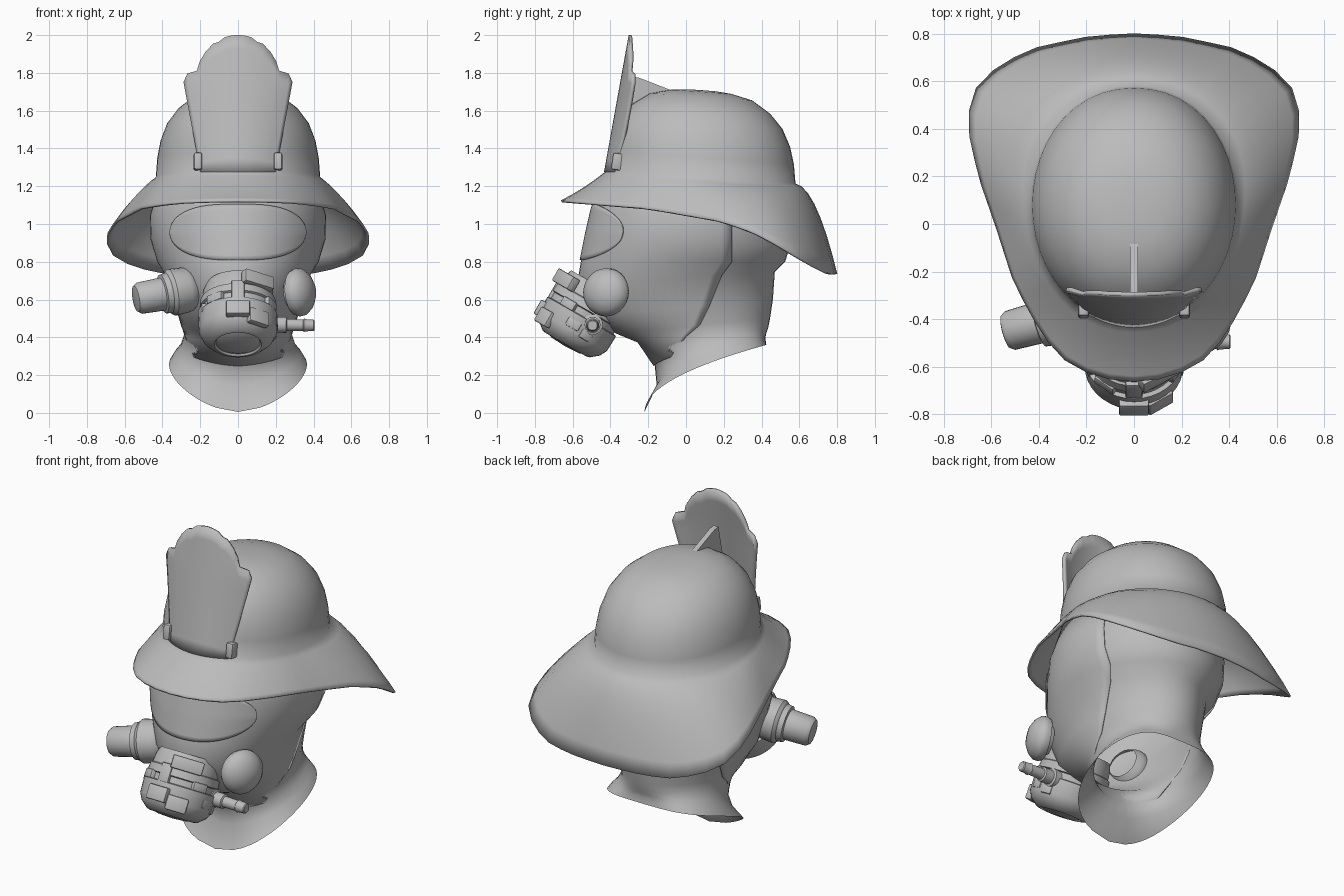
import bpy, bmesh, math
from mathutils import Vector, Matrix

if "Cube" in bpy.data.objects:
    bpy.data.objects.remove(bpy.data.objects["Cube"])

grey = bpy.data.materials.new("plain_grey")
grey.diffuse_color = (0.5, 0.5, 0.5, 1)
grey.use_nodes = True
grey.node_tree.nodes["Principled BSDF"].inputs["Base Color"].default_value = grey.diffuse_color


def finish(name, bm, thick=0.0, angle=35):
    bmesh.ops.remove_doubles(bm, verts=bm.verts, dist=0.0005)
    bmesh.ops.recalc_face_normals(bm, faces=bm.faces)
    me = bpy.data.meshes.new(name)
    bm.to_mesh(me)
    bm.free()
    ob = bpy.data.objects.new(name, me)
    bpy.context.collection.objects.link(ob)
    me.materials.append(grey)
    if thick:
        mod = ob.modifiers.new("thickness", 'SOLIDIFY')
        mod.thickness, mod.offset = thick, 0
    bpy.ops.object.select_all(action='DESELECT')
    ob.select_set(True)
    bpy.context.view_layer.objects.active = ob
    bpy.ops.object.shade_smooth_by_angle(angle=math.radians(angle))
    return ob


def loft(name, rows, closed=False, thick=0.0, angle=35):
    bm = bmesh.new()
    vs = [[bm.verts.new(p) for p in r] for r in rows]
    for a, b in zip(vs, vs[1:]):
        n = len(a)
        for i in range(n if closed else n - 1):
            j = (i + 1) % n
            bm.faces.new((a[i], a[j], b[j], b[i]))
    return finish(name, bm, thick, angle)


def lathe(name, profile, origin, axis, seg=28):
    q = Vector(axis).to_track_quat('Z', 'Y')
    rows = [[Vector(origin) + q @ Vector((r * math.cos(k * math.tau / seg), r * math.sin(k * math.tau / seg), s))
             for k in range(seg)] for s, r in profile]
    return loft(name, rows, True)


def block(name, size, matrix, bevel=0.01):
    bm = bmesh.new()
    bmesh.ops.create_cube(bm, size=1, matrix=Matrix.Diagonal((*size, 1)))
    bmesh.ops.bevel(bm, geom=bm.edges[:], offset=bevel, segments=2, affect='EDGES', profile=0.5)
    bm.transform(matrix)
    return finish(name, bm)


def interp(pts, x):
    for (a, b), (c, d) in zip(pts, pts[1:]):
        if x <= c:
            return b + (d - b) * max(0, (x - a) / (c - a))
    return pts[-1][1]


def resample(pts, n):
    pts = [Vector(p) for p in pts]
    d = [0]
    for a, b in zip(pts, pts[1:]):
        d.append(d[-1] + (b - a).length)
    fx, fy = ([(s, p[k]) for s, p in zip(d, pts)] for k in (0, 1))
    return [Vector((interp(fx, d[-1] * i / n), interp(fy, d[-1] * i / n))) for i in range(n + 1)]


def mirrored(half):
    return half + [Vector((-p[0], p[1], p[2])) for p in half[-2:0:-1]]


# helmet: crown rings running out into a drooping brim
N = 22
base = resample([(0.43 * abs(math.sin(t * math.pi / 60)) ** .92, 0.08 - 0.495 * math.cos(t * math.pi / 60))
                 for t in range(61)], N)
brim = resample([(0, -.66), (.15, -.645), (.28, -.58), (.38, -.47), (.5, -.25), (.58, 0), (.65, .2), (.69, .38),
                 (.69, .47), (.66, .57), (.56, .67), (.4, .74), (.18, .785), (0, .795)], N)
edge_z = [(-.66, 1.12), (-.2, 1.08), (.2, 1.01), (.4, .935), (.6, .815), (.68, .77), (.75, .735), (.8, .735)]
rows = []
for s, z in [(0, 1.703), (.15, 1.702), (.32, 1.694), (.54, 1.668), (.73, 1.605), (.86, 1.53), (.94, 1.44),
             (.98, 1.35)]:
    rows.append(mirrored([Vector((p.x * s, .08 + (p.y - .08) * s, z - .07 * s * (p.y - .08))) for p in base]))
for f in (0, .15, .3, .45, .6, .75, .9, 1):
    half = []
    for a, b in zip(base, brim):
        za, zb = 1.245 - .07 * (a.y - .08), interp(edge_z, b.y)
        bulge = interp([(-.66, -.01), (0, .01), (.4, .03), (.6, .07), (.8, .11)], b.y) * 4 * f * (1 - f)
        p = a.lerp(b, f)
        half.append(Vector((p.x, p.y, za + (zb - za) * f + bulge)))
    rows.append(mirrored(half))
loft("helmet", rows, True, 0.012, 70)

# crest plate: flared, curved, scalloped along the top
top_edge = [(0, 2), (.035, 1.996), (.07, 1.987), (.1, 1.963), (.13, 1.953), (.17, 1.91), (.2, 1.86),
            (.215, 1.81), (.265, 1.795), (.285, 1.75)]
cols = []
for x, zt in [(-a, b) for a, b in top_edge[:0:-1]] + top_edge:
    col = []
    for k in range(11):
        z = 1.275 + (zt - 1.275) * k / 10
        g = min(1, (z - 1.275) / .475)
        px = x / .285 * (.195 + .09 * g)
        col.append((px, -.425 + .18 * (z - 1.275) + (1.5 - .7 * g) * px * px, z))
    cols.append(col)
loft("crest_plate", cols, thick=0.018)

# fin bracing the crest against the crown
fin = [(-.29, 1.78), (-.25, 1.775), (-.07, 1.705), (-.1, 1.66), (-.3, 1.45), (-.37, 1.42)]
bm = bmesh.new()
f = bm.faces.new([bm.verts.new((-.016, y, z)) for y, z in fin])
ex = bmesh.ops.extrude_face_region(bm, geom=[f])
bmesh.ops.translate(bm, verts=[v for v in ex["geom"] if isinstance(v, bmesh.types.BMVert)], vec=(.032, 0, 0))
finish("crest_fin", bm)

# clips at the foot of the crest
for sx in (-1, 1):
    block("crest_clip", (.045, .06, .09),
          Matrix.Translation((sx * .212, -.362, 1.33)) @ Matrix.Rotation(-.15, 4, 'X'), .01)

# hood rings: front y, front z, back y, back z, half width, height exponent, mask edge angle, roundness
RINGS = [(-.42, 1.28, .50, 1.22, .40, 1, 112, 1), (-.49, 1.08, .55, 1.0, .46, 1, 114, 1),
         (-.52, .95, .55, .88, .455, 1, 115, 1), (-.55, .8, .525, .80, .42, 1, 118, 1),
         (-.57, .68, .47, .745, .365, 1, 117, 1), (-.51, .52, .46, .6, .325, 1, 108, 1),
         (-.37, .425, .445, .5, .295, 1, 95, 1), (-.25, .375, .435, .45, .285, .9, 75, .95),
         (-.165, .25, .425, .42, .305, .7, 45, .85), (-.155, .14, .42, .395, .335, .55, 0, .72),
         (-.22, .005, .425, .36, .365, .5, 0, .55)]


def ring_point(r, t, grow=0.0):
    yf, zf, yb, zb, w, e, _, p = r
    f = (1 - math.cos(t)) / 2
    h = (yb - yf) / 2 + grow
    s = math.sin(t)
    return Vector((math.copysign((w + grow) * abs(s) ** p, s), (yf + yb) / 2 - h * math.cos(t),
                   zf + (zb - zf) * f ** e))


loft("hood", [mirrored([ring_point(r, math.pi * i / 24) for i in range(25)]) for r in RINGS], True, 0, 50)

# rubber face mask covering the front of the hood
rows = []
for r in RINGS[:9]:
    a = math.radians(r[6])
    rows.append([ring_point(r, a * i / 18, .004) for i in range(-18, 19)])
loft("face_mask", rows, thick=0.006, angle=50)


# visor window following the mask surface
def mask_y(x, z, grow):
    vals = [interp([(r[1], r[k]) for r in RINGS[4::-1]], z) for k in (0, 2, 4)]
    h = (vals[1] - vals[0]) / 2 + grow
    return (vals[0] + vals[1]) / 2 - h * math.sqrt(max(0, 1 - (x / (vals[2] + grow)) ** 2))


cols = []
for i in range(-20, 21):
    u = math.sin(i / 20 * math.pi / 2)
    hz = .148 * max(0.0, 1 - abs(u) ** 3) ** .5
    cols.append([(u * .36, mask_y(u * .36, z, .012), z) for z in (.957 + hz * k / 6 for k in range(-6, 7))])
loft("visor", cols, thick=0.006, angle=50)

# round cheek cap on one side, filter canister on the other
lathe("cheek_cap", [(-.05, .08), (-.03, .09), (-.025, .118), (0, .128), (.025, .125), (.055, .1),
                    (.078, .06), (.088, 0)], (.318, -.42, .638), (.9, -.4, .08))
lathe("filter_canister", [(-.03, .09), (0, .112), (.02, .12), (.1, .125), (.115, .115), (.12, .108), (.15, .104),
                          (.155, .088), (.28, .084), (.3, .07), (.305, .05), (.305, 0)],
      (-.255, -.375, .655), (-.95, -.26, -.17))

# respirator drum tilted forward and down
A = Vector((0, -.5, -.866)).normalized()
F = Vector((0, -.866, .5)).normalized()
P = Vector((0, -.48, .635))
lathe("respirator_drum", [(-.04, .17), (0, .185), (.05, .19), (.055, .2), (.1, .204), (.105, .192),
                          (.14, .192), (.145, .21), (.235, .207), (.275, .187), (.31, .145), (.315, .125),
                          (.305, .117), (.32, .085), (.325, 0)], P, A, 36)


def drum_block(name, phi, t, r, size):
    c, s = math.cos(math.radians(phi)), math.sin(math.radians(phi))
    rad = Vector((s, 0, 0)) + F * c
    tan = A.cross(rad)
    m = Matrix((tan, rad, A)).transposed().to_4x4()
    m.translation = P + A * t + rad * r
    block(name, size, m, .008)


drum_block("front_latch", 0, .215, .205, (.125, .05, .085))
drum_block("front_latch_stem", 0, .1, .192, (.07, .03, .12))
drum_block("upper_lug", 32, .02, .198, (.18, .05, .075))
drum_block("lower_lug", 33, .245, .195, (.12, .04, .085))
for phi, t, w in [(62, .12, .09), (85, .2, .08), (-38, .12, .1), (-75, .14, .09), (110, .22, .07)]:
    drum_block("drum_rib", phi, t, .19, (w, .04, .05))

# stepped hose nozzle on the drum side
lathe("side_nozzle", [(0, 0), (0, .055), (.04, .055), (.045, .042), (.1, .042), (.105, .032), (.19, .03),
                      (.195, .036), (.205, .032), (.245, .03), (.25, .025), (.25, 0)],
      (.155, -.495, .468), (1, 0, -.02), 20)
